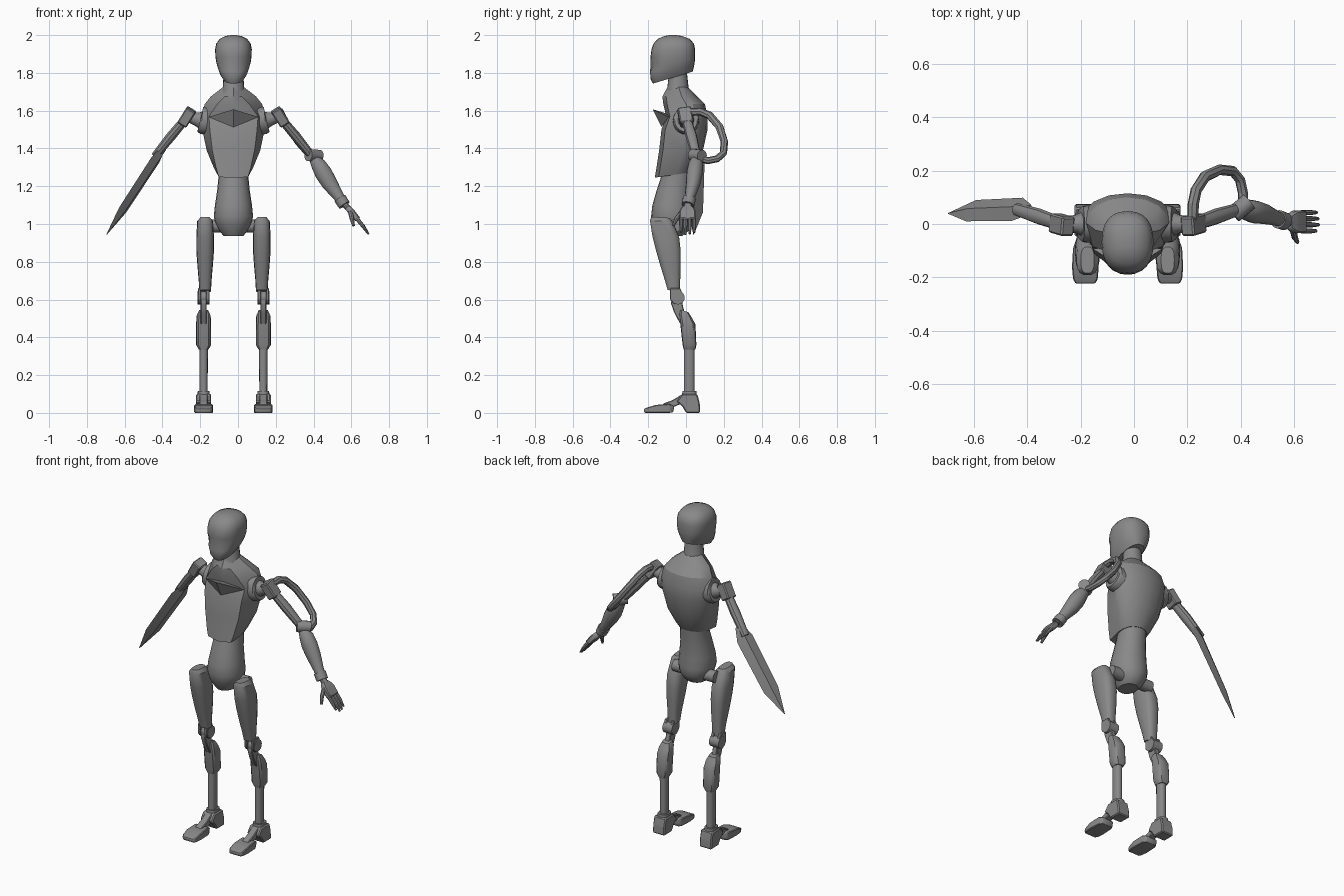
import bpy, bmesh, math
from mathutils import Vector

CX = -0.024  # body centre line
GREY = bpy.data.materials.new("mid_grey")
GREY.diffuse_color = (0.25, 0.25, 0.25, 1)


def make(name, verts, faces, angle=35, bevel=0):
    bm = bmesh.new()
    vs = [bm.verts.new(v) for v in verts]
    for f in faces:
        bm.faces.new([vs[i] for i in f])
    bmesh.ops.recalc_face_normals(bm, faces=bm.faces)
    if bevel:
        bmesh.ops.bevel(bm, geom=bm.edges[:], offset=bevel, segments=1, affect='EDGES')
    me = bpy.data.meshes.new(name)
    bm.to_mesh(me)
    bm.free()
    me.materials.append(GREY)
    ob = bpy.data.objects.new(name, me)
    bpy.context.collection.objects.link(ob)
    bpy.ops.object.select_all(action='DESELECT')
    ob.select_set(True)
    bpy.context.view_layer.objects.active = ob
    bpy.ops.object.shade_smooth_by_angle(angle=math.radians(angle))
    return ob


def skin(name, rings, angle=35, bevel=0):
    """Join equal rings of points with quads and cap both ends."""
    n, m = len(rings[0]), len(rings)
    faces = [(r * n + i, r * n + (i + 1) % n, (r + 1) * n + (i + 1) % n, (r + 1) * n + i)
             for r in range(m - 1) for i in range(n)]
    faces += [tuple(range(n)), tuple(range((m - 1) * n, m * n))]
    return make(name, [p for ring in rings for p in ring], faces, angle, bevel)


def tube(name, pts, n=12, ref=(0, 1, 0), angle=35, bevel=0):
    """Limb along (x, y, z, a, b): a is the radius along ref, b across it; n=4 makes a box."""
    pos = [Vector(p[:3]) for p in pts]
    rings = []
    for i, p in enumerate(pts):
        t = (pos[min(i + 1, len(pos) - 1)] - pos[max(i - 1, 0)]).normalized()
        u = Vector(ref)
        u = (u - t * u.dot(t)).normalized()
        v = t.cross(u)
        k, ph = (math.sqrt(2), math.pi / 4) if n == 4 else (1, 0)
        rings.append([pos[i] + k * (u * p[3] * math.cos(ph + j * math.tau / n)
                                    + v * p[4] * math.sin(ph + j * math.tau / n)) for j in range(n)])
    return skin(name, rings, angle, bevel)


def loft(name, secs, x=CX, n=20, power=2.4, angle=35):
    """Upright body from (z, y_front, y_back, half_width, tilt) sections."""
    rings = []
    for z, yf, yb, rx, tilt in secs:
        ring = []
        for j in range(n):
            c, s = math.cos(j * math.tau / n), math.sin(j * math.tau / n)
            dx = math.copysign(abs(c) ** (2 / power), c) * rx
            dy = math.copysign(abs(s) ** (2 / power), s) * (yb - yf) / 2
            ring.append((x + dx, (yf + yb) / 2 + dy, z + tilt * dy))
        rings.append(ring)
    return skin(name, rings, angle)


def slab(name, prof, x, half, bevel=0.006):
    """Side profile in (y, z) extruded across x."""
    return skin(name, [[(x + s * half, y, z) for y, z in prof] for s in (-1, 1)], 30, bevel)


# head, with shallow eye hollows
head = loft("head", [
    (1.775, -.175, .035, .055, .30), (1.80, -.188, .042, .072, .28), (1.83, -.19, .046, .084, .2),
    (1.86, -.188, .048, .092, .1), (1.89, -.188, .048, .096, .05), (1.925, -.183, .048, .097, 0),
    (1.955, -.172, .042, .091, 0), (1.98, -.15, .02, .073, 0), (1.995, -.115, -.02, .042, 0),
    (2.0, -.09, -.05, .015, 0)], n=24)
for v in head.data.vertices:
    if v.co.y < -.13 and 1.83 < v.co.z < 1.87 and .02 < abs(v.co.x - CX) < .08:
        v.co.y += .012
loft("neck", [(1.66, -.115, .03, .075, 0), (1.71, -.10, .015, .057, 0), (1.80, -.09, .005, .052, 0)], power=2)

# torso: flat front plate, slanted sides, rounded back
rings = []
for z, yf, yb, px, rx, tilt in [
        (1.725, -.098, .01, .03, .055, 0), (1.675, -.125, .06, .045, .12, 0),
        (1.635, -.12, .10, .085, .152, 0), (1.57, -.105, .115, .13, .168, 0),
        (1.50, -.13, .114, .125, .165, 0), (1.39, -.142, .09, .112, .142, 0),
        (1.30, -.158, .055, .09, .105, .1), (1.262, -.165, .036, .077, .085, .15)]:
    ym = .45 * yf + .55 * yb
    d = yb - ym
    half = [(0, yf), (px, yf + .02), (rx, ym), (.95 * rx, ym + .35 * d), (.76 * rx, ym + .68 * d),
            (.42 * rx, ym + .92 * d), (0, yb)]
    loop = half + [(-a, b) for a, b in half[-2:0:-1]]
    rings.append([(CX + a, b, z + tilt * (b - ym)) for a, b in loop])
skin("torso", rings, 28)

# pointed collar lip on the chest
make("collar_lip", [(CX - .132, -.092, 1.567), (CX + .132, -.092, 1.567), (CX, -.176, 1.607),
                    (CX, -.130, 1.513), (CX, -.085, 1.58)],
     [(0, 2, 3), (2, 1, 3), (0, 4, 2), (4, 1, 2), (0, 3, 4), (3, 1, 4)], 10)

# waist and pelvis
loft("abdomen", [
    (1.30, -.12, .035, .08, 0), (1.24, -.135, .03, .08, 0), (1.18, -.155, .025, .086, 0),
    (1.10, -.178, .025, .098, 0), (1.04, -.185, .03, .104, 0), (1.00, -.175, .028, .095, 0),
    (.96, -.155, .01, .072, 0), (.937, -.14, -.02, .052, 0)], power=2.1)

for s, side in ((-1, "right"), (1, "left")):
    def X(d):
        return CX + s * d

    # shoulder socket, stem and joint block
    tube(side + "_shoulder_socket", [(X(.12), 0, 1.545, .07, .075), (X(.168), 0, 1.548, .068, .072),
                                     (X(.176), 0, 1.55, .06, .064)], 20)
    tube(side + "_shoulder_stem", [(X(.16), 0, 1.548, .05, .052), (X(.195), 0, 1.555, .034, .036),
                                   (X(.24), 0, 1.57, .028, .028)], 16)
    tube(side + "_shoulder_block", [(X(.222), -.01, 1.607, .036, .028), (X(.272), .005, 1.527, .036, .028)],
         4, bevel=.006)
    tube(side + "_upper_arm", [(X(.25), 0, 1.56, .026, .024), (X(.33), .028, 1.465, .03, .027),
                               (X(.415), .055, 1.36, .024, .022)], 10)

    # thigh, hip pin
    tube(side + "_hip_pin", [(X(.06), -.06, .99, .035, .035), (X(.14), -.06, .99, .035, .035)], 14)
    loft(side + "_thigh", [
        (1.035, -.185, -.085, .025, -.05), (1.015, -.192, -.07, .042, -.05), (.93, -.178, -.035, .047, 0),
        (.86, -.16, -.027, .047, 0), (.78, -.137, -.027, .041, 0), (.70, -.112, -.03, .034, 0),
        (.645, -.098, -.032, .031, -.2)], X(.15), 14, 2.8)
    # knee: fork plates, hinge and link
    for k in (-1, 1):
        slab(side + "_knee_fork", [(-.085, .66), (-.03, .66), (-.015, .62), (-.03, .578), (-.06, .575),
                                   (-.085, .60)], X(.158) + k * .022, .009, .003)
    tube(side + "_knee_hinge", [(X(.126), -.043, .61, .036, .036), (X(.19), -.043, .61, .036, .036)], 16)
    slab(side + "_knee_link", [(-.07, .63), (-.03, .63), (-.015, .56), (.01, .47), (-.03, .47),
                               (-.062, .53), (-.08, .58)], X(.158), .016, .004)
    # shin guard and shaft
    loft(side + "_shin_guard", [
        (.54, -.03, .012, .026, -.3), (.515, -.036, .03, .037, -.3), (.47, -.03, .05, .04, 0),
        (.36, -.018, .055, .04, 0), (.335, -.012, .05, .025, 0)], X(.158), 12, 3.5)
    loft(side + "_shin_shaft", [(.36, -.012, .045, .023, 0), (.10, -.012, .045, .021, 0)], X(.158), 14, 2.5)
    # ankle and foot
    loft(side + "_ankle_cuff", [(.08, -.022, .058, .033, 0), (.115, -.02, .056, .031, 0)], X(.158), 14, 3)
    slab(side + "_heel", [(0, 0), (.075, 0), (.073, .05), (.06, .10), (-.02, .10), (-.05, .06), (-.02, .035)],
         X(.158), .04)
    slab(side + "_instep", [(-.01, .105), (-.01, .055), (-.08, .025), (-.13, .025), (-.12, .05), (-.07, .068)],
         X(.158), .022, .004)
    tube(side + "_toe_plate", [(X(.158), -.065, .018, .036, .016), (X(.158), -.09, .024, .046, .024),
                               (X(.158), -.16, .021, .05, .021), (X(.158), -.205, .014, .046, .014),
                               (X(.158), -.222, .01, .036, .01)], 4, (1, 0, 0), bevel=.004)

# blade replacing one forearm, diamond in section
W = Vector((.415, .87, -.28)).normalized()
T = Vector((-.55, 0, -.83)).normalized()
N = T.cross(W)
rings = []
for x, y, z, a, b in [(-.395, .052, 1.405, .024, .022), (-.437, .055, 1.34, .05, .02),
                      (-.61, .05, 1.075, .046, .016), (-.695, .04, .945, .002, .002)]:
    c = Vector((x, y, z))
    rings.append([c + W * a, c + N * b, c - W * a, c - N * b])
skin("arm_blade", rings, 15)

# full arm: elbow, forearm, cuff
tube("elbow_hinge", [(.372, .035, 1.365, .033, .033), (.432, .085, 1.36, .033, .033)], 14)
tube("forearm", [(.40, .055, 1.345, .026, .026), (.425, .052, 1.315, .04, .04), (.452, .045, 1.27, .043, .047),
                 (.485, .038, 1.215, .038, .043), (.53, .022, 1.15, .028, .03), (.557, .012, 1.11, .026, .026)], 14)
tube("wrist_cuff", [(.54, .018, 1.135, .035, .034), (.563, .01, 1.10, .034, .033)], 14)
tube("wrist", [(.555, .012, 1.115, .02, .018), (.595, .008, 1.07, .022, .016)], 10)

# outer hoop behind the upper arm
tube("arm_hoop", [(.22, .015, 1.592, .02, .022), (.222, .075, 1.595, .02, .022), (.232, .125, 1.575, .02, .022),
                  (.265, .177, 1.515, .02, .022), (.32, .203, 1.435, .02, .02), (.37, .198, 1.375, .018, .02),
                  (.397, .165, 1.345, .018, .02), (.408, .115, 1.335, .018, .02), (.408, .06, 1.35, .018, .02)],
     8, (.6, 0, .8), 25)

# hand: palm, four fingers and thumb
tube("palm", [(.577, .008, 1.09, .026, .014), (.60, .008, 1.065, .042, .018), (.637, .008, 1.02, .042, .015)],
     4, bevel=.006)
for i, reach in enumerate((.85, 1, .97, .88)):
    y = -.026 + i * .023
    tube("finger", [(.628, y, 1.03, .010, .011), (.628 + .035 * reach, y, 1.03 - .042 * reach, .010, .010),
                    (.628 + .064 * reach, y, 1.03 - .085 * reach, .006, .005)], 8)
tube("thumb", [(.595, -.02, 1.065, .013, .013), (.602, -.05, 1.03, .012, .012), (.612, -.068, .99, .007, .007)],
     8, (1, 0, 0))
